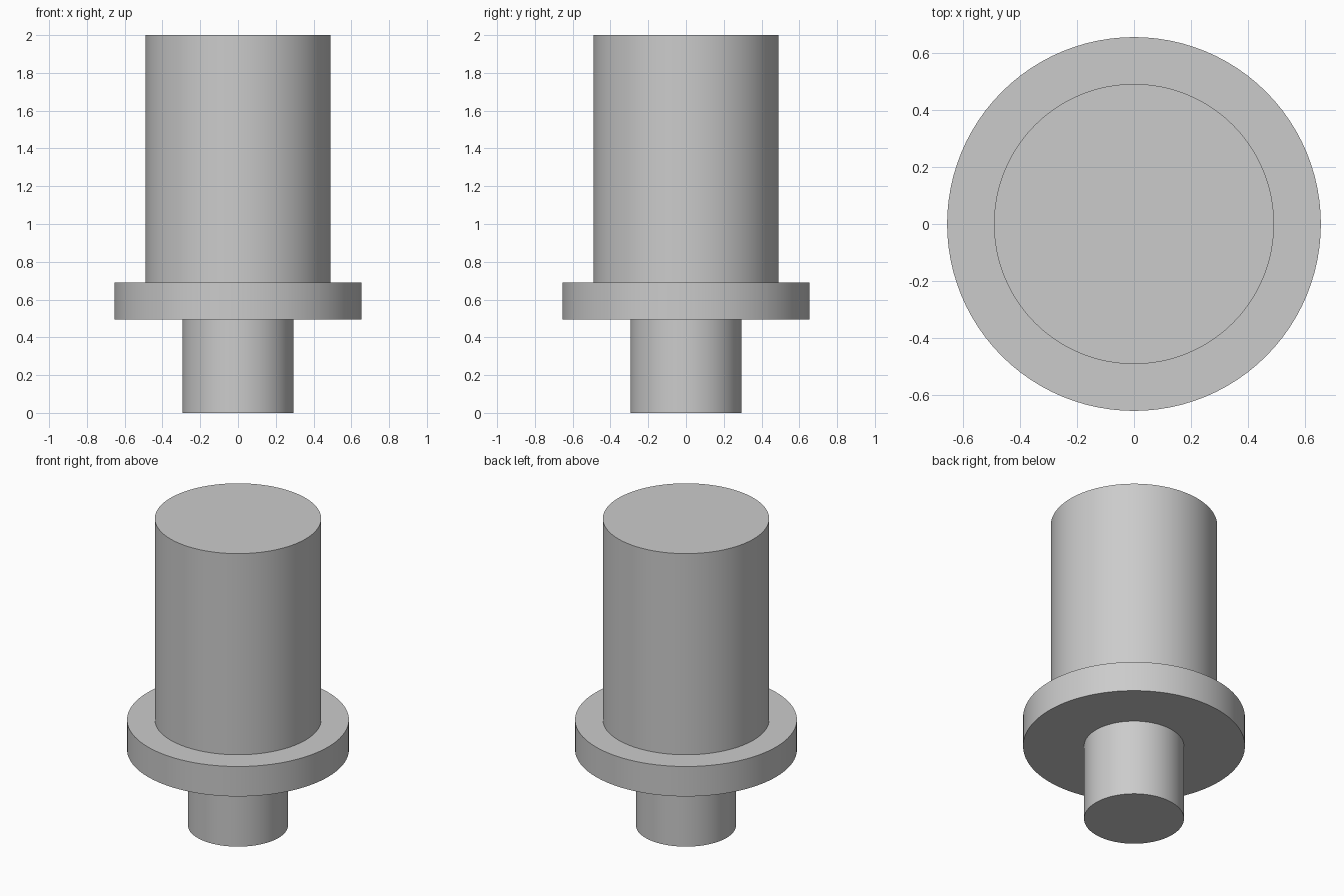
import bpy
import math

cube = bpy.data.objects.get("Cube")
if cube:
    bpy.data.objects.remove(cube, do_unlink=True)

# One plain grey for the whole turned part
grey = bpy.data.materials.new("plain grey")
grey.use_nodes = True
colour = (0.6, 0.6, 0.6, 1)
grey.diffuse_color = colour
grey.node_tree.nodes["Principled BSDF"].inputs["Base Color"].default_value = colour


def cylinder(name, radius, bottom, top):
    bpy.ops.mesh.primitive_cylinder_add(
        vertices=96, radius=radius, depth=top - bottom,
        location=(0, 0, (bottom + top) / 2))
    obj = bpy.context.object
    obj.name = obj.data.name = name
    obj.data.materials.append(grey)
    bpy.ops.object.shade_smooth_by_angle(angle=math.radians(30))
    return obj


FLANGE_BOTTOM, FLANGE_TOP = 0.495, 0.69
SINK = 0.03  # overlap that seats the parts inside the flange

# Narrow pin, wide collar and main barrel
cylinder("lower_pin", 0.295, 0, FLANGE_BOTTOM + SINK)
cylinder("flange", 0.655, FLANGE_BOTTOM, FLANGE_TOP)
cylinder("barrel", 0.491, FLANGE_TOP - SINK, 2)
